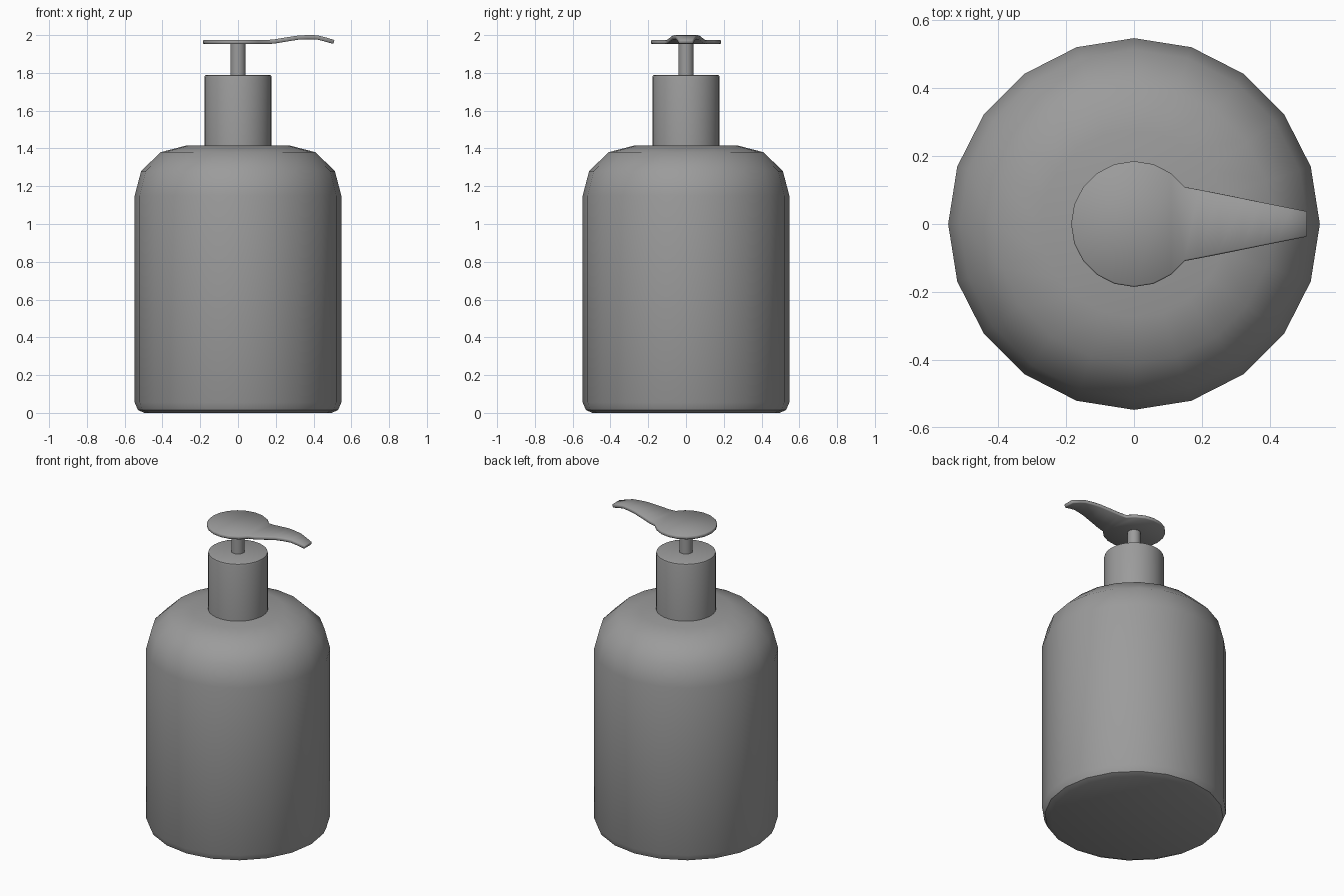
import bpy, bmesh
from math import sin, cos, pi, radians

if "Cube" in bpy.data.objects:
    bpy.data.objects.remove(bpy.data.objects["Cube"])

grey = bpy.data.materials.new("matte_grey")
grey.use_nodes = True
colour = (0.33, 0.33, 0.33, 1)
grey.diffuse_color = colour
grey.node_tree.nodes["Principled BSDF"].inputs["Base Color"].default_value = colour


def finish(name, bm, angle):
    """Turn a bmesh into a shaded, coloured object."""
    bmesh.ops.recalc_face_normals(bm, faces=bm.faces)
    mesh = bpy.data.meshes.new(name)
    bm.to_mesh(mesh)
    bm.free()
    mesh.materials.append(grey)
    obj = bpy.data.objects.new(name, mesh)
    bpy.context.collection.objects.link(obj)
    bpy.ops.object.select_all(action='DESELECT')
    obj.select_set(True)
    bpy.context.view_layer.objects.active = obj
    bpy.ops.object.shade_smooth_by_angle(angle=radians(angle))
    return obj


def lathe(name, profile, sides, angle=40):
    """Revolve (radius, height) pairs and cap both ends."""
    bm = bmesh.new()
    rings = [[bm.verts.new((r * cos(2 * pi * i / sides), r * sin(2 * pi * i / sides), z))
              for i in range(sides)] for r, z in profile]
    for low, high in zip(rings, rings[1:]):
        for i in range(sides):
            j = (i + 1) % sides
            bm.faces.new((low[i], low[j], high[j], high[i]))
    bm.faces.new(rings[0])
    bm.faces.new(rings[-1])
    return finish(name, bm, angle)


# Bottle with rounded shoulder, collar and pump stem
lathe("bottle_body", [(0.495, 0), (0.53, 0.015), (0.547, 0.055), (0.547, 1.15),
                      (0.513, 1.28), (0.41, 1.38), (0.275, 1.415)], 20)
lathe("collar", [(0.178, 1.40), (0.178, 1.775), (0.175, 1.786), (0.165, 1.79)], 32)
lathe("pump_stem", [(0.04, 1.78), (0.04, 1.96)], 20)

# Pump head: round press plate with a tapering, curved spout
bm = bmesh.new()
plate_top = 1.974
disc = [bm.verts.new((0.185 * cos(a), 0.185 * sin(a), plate_top))
        for a in (2 * pi * i / 20 for i in range(2, 19))]
bm.faces.new(disc)
right, left = disc[-1], disc[0]
for x, z in [(0.19, 1.977), (0.25, 1.987), (0.32, 1.998), (0.37, 2.0),
             (0.42, 1.999), (0.46, 1.989), (0.511, 1.974)]:
    half = 0.109 + (x - 0.15) * (0.037 - 0.109) / 0.361
    new_right, new_left = bm.verts.new((x, -half, z)), bm.verts.new((x, half, z))
    bm.faces.new((right, new_right, new_left, left))
    right, left = new_right, new_left
head = finish("pump_head", bm, 40)
solid = head.modifiers.new("thickness", 'SOLIDIFY')
solid.thickness = 0.022
solid.offset = -1
bevel = head.modifiers.new("soft_edge", 'BEVEL')
bevel.width = 0.004
bevel.segments = 1
bevel.limit_method = 'ANGLE'
bevel.angle_limit = radians(40)
